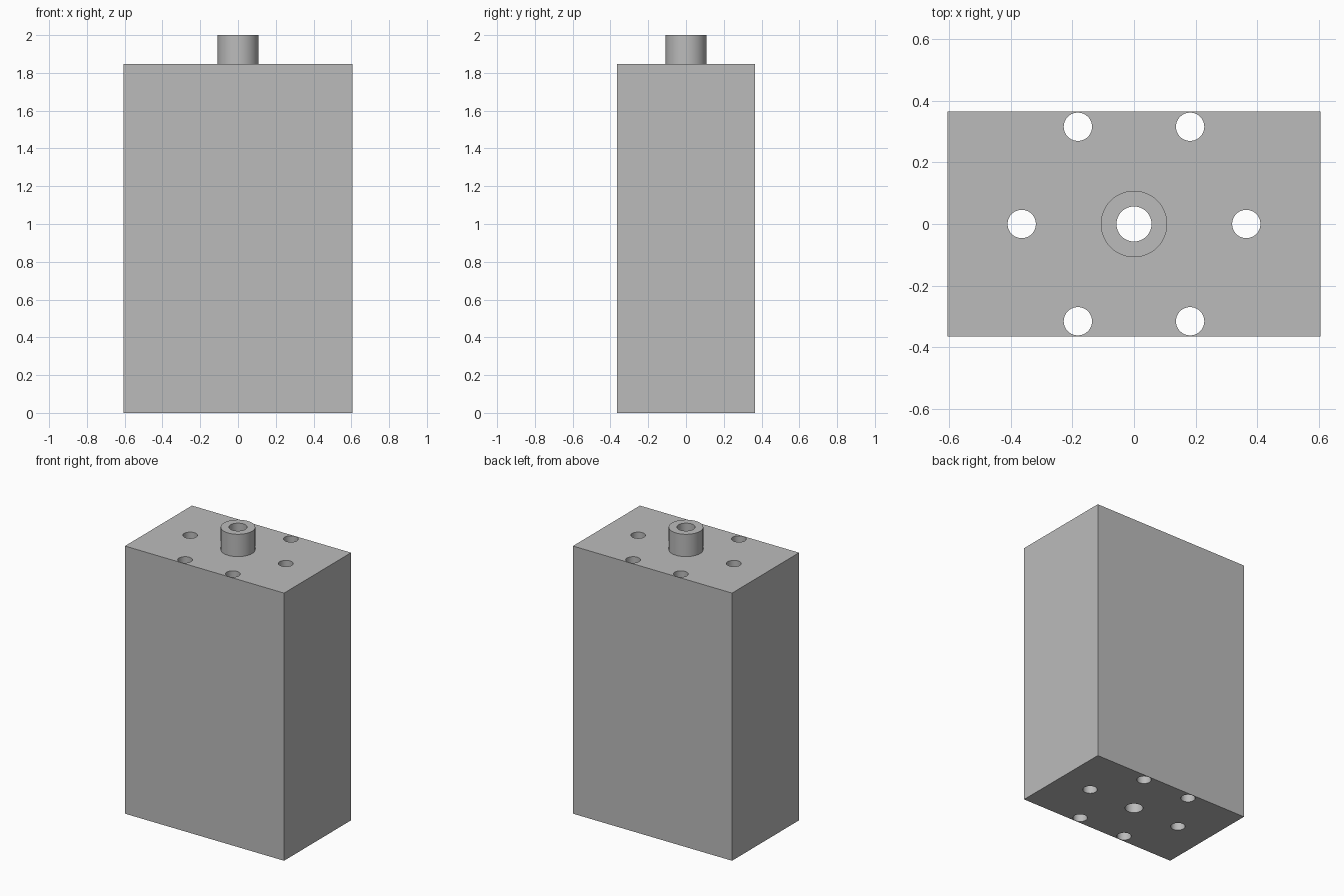
import bpy
import math

cube = bpy.data.objects.get("Cube")
if cube:
    bpy.data.objects.remove(cube, do_unlink=True)

WIDTH, DEPTH, BLOCK_TOP, TOP = 1.214, 0.73, 1.846, 2.0
COLLAR_R, BORE_R, HOLE_R, RING_R = 0.108, 0.057, 0.046, 0.365

grey = bpy.data.materials.new("plain grey")
grey.use_nodes = True
colour = (0.5, 0.5, 0.5, 1)
grey.diffuse_color = colour
grey.node_tree.nodes["Principled BSDF"].inputs["Base Color"].default_value = colour


def cylinder(name, x, y, radius, bottom, top):
    bpy.ops.mesh.primitive_cylinder_add(
        vertices=64, radius=radius, depth=top - bottom,
        location=(x, y, (bottom + top) / 2))
    obj = bpy.context.object
    obj.name = name
    obj.data.materials.append(grey)
    return obj


def combine(target, tool, operation):
    mod = target.modifiers.new(operation.lower(), "BOOLEAN")
    mod.operation = operation
    mod.solver = "EXACT"
    mod.object = tool
    bpy.context.view_layer.objects.active = target
    bpy.ops.object.modifier_apply(modifier=mod.name)
    bpy.data.objects.remove(tool, do_unlink=True)


# Rectangular block
bpy.ops.mesh.primitive_cube_add(size=1, location=(0, 0, BLOCK_TOP / 2))
block = bpy.context.object
block.name = "drilled_block_with_collar"
block.scale = (WIDTH, DEPTH, BLOCK_TOP)
bpy.ops.object.transform_apply(location=False, rotation=False, scale=True)
block.data.materials.append(grey)

# Raised collar, joined to the block
combine(block, cylinder("collar", 0, 0, COLLAR_R, BLOCK_TOP - 0.1, TOP), "UNION")

# Central bore through collar and block
combine(block, cylinder("bore_cutter", 0, 0, BORE_R, -0.1, TOP + 0.1), "DIFFERENCE")

# Ring of six holes through the block
for i in range(6):
    angle = i * math.tau / 6
    cutter = cylinder("hole_cutter", RING_R * math.cos(angle),
                      RING_R * math.sin(angle), HOLE_R, -0.1, TOP + 0.1)
    combine(block, cutter, "DIFFERENCE")

# Smooth round walls, crisp edges
bpy.ops.object.select_all(action="DESELECT")
block.select_set(True)
bpy.context.view_layer.objects.active = block
bpy.ops.object.shade_smooth_by_angle(angle=math.radians(30))
